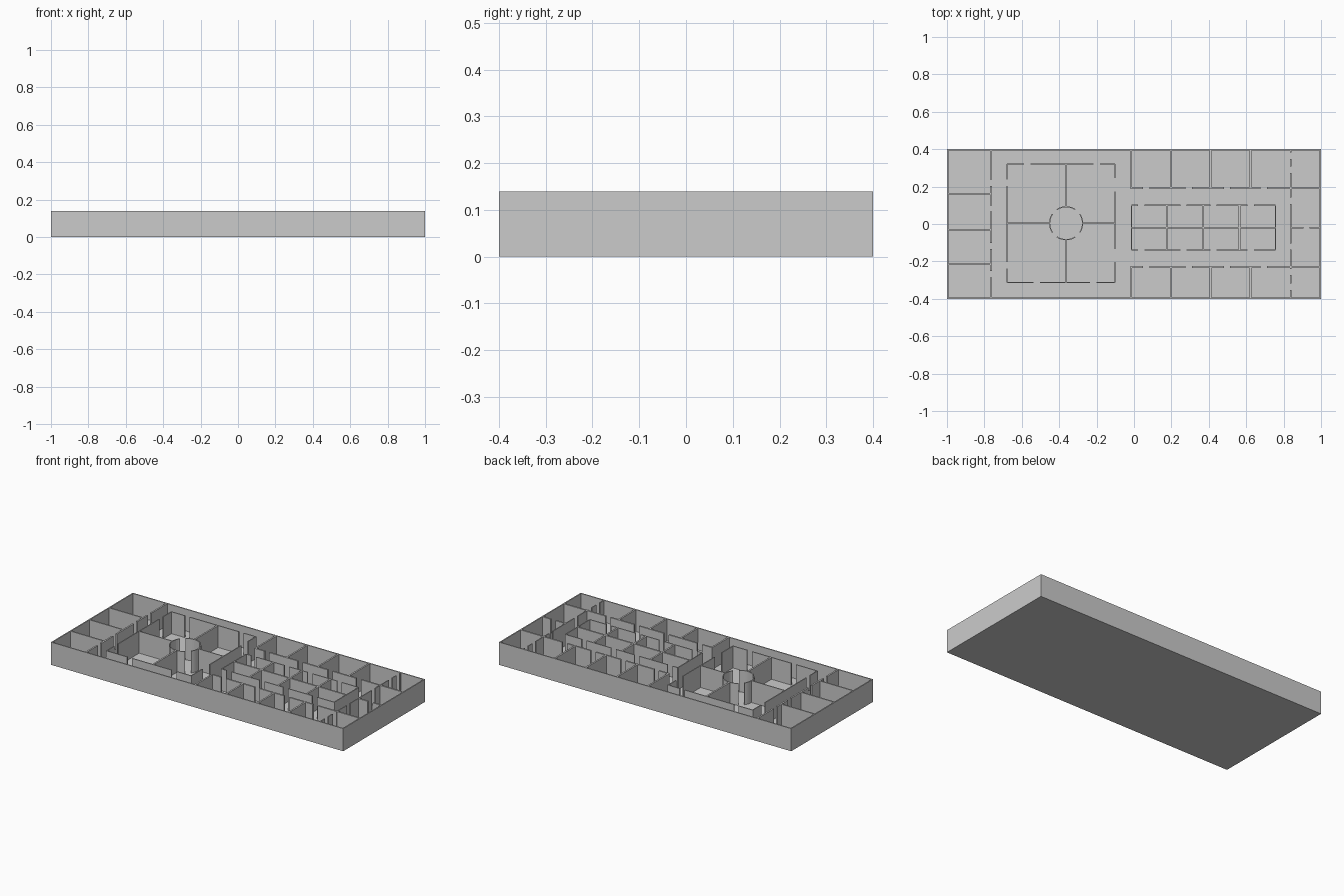
import bpy, bmesh, math

if "Cube" in bpy.data.objects:
    bpy.data.objects.remove(bpy.data.objects["Cube"])

H = 0.14       # wall height
THIN, THICK = 0.006, 0.01
DOOR = 0.034


def box(bm, x0, x1, y0, y1, z0=0.0, z1=H):
    v = [bm.verts.new((x, y, z)) for z in (z0, z1)
         for x, y in ((x0, y0), (x1, y0), (x1, y1), (x0, y1))]
    for f in ((3, 2, 1, 0), (4, 5, 6, 7), (0, 1, 5, 4),
              (1, 2, 6, 5), (2, 3, 7, 6), (3, 0, 4, 7)):
        bm.faces.new([v[i] for i in f])


def wall(bm, axis, at, a, b, doors=(), t=THIN, w=DOOR):
    """Straight wall along an axis, split by full-height doorways."""
    start = a
    for d in list(sorted(doors)) + [None]:
        end = b if d is None else d - w / 2
        if axis == 'x':
            box(bm, start, end, at - t / 2, at + t / 2)
        else:
            box(bm, at - t / 2, at + t / 2, start, end)
        if d is not None:
            start = d + w / 2


def finish(bm, name):
    me = bpy.data.meshes.new(name)
    bm.to_mesh(me)
    bm.free()
    ob = bpy.data.objects.new(name, me)
    bpy.context.collection.objects.link(ob)
    return ob


# floor slab
bm = bmesh.new()
box(bm, -1, 1, -0.4, 0.4, 0, 0.005)
finish(bm, "floor")

# outer walls
bm = bmesh.new()
t = 0.007
for s in (-1, 1):
    wall(bm, 'x', s * (0.4 - t / 2), -1, 1, t=t)
    wall(bm, 'y', s * (1 - t / 2), -0.4, 0.4, t=t)
finish(bm, "outer_walls")

# row of four rooms at the left end
bm = bmesh.new()
wall(bm, 'y', -0.764, -0.395, 0.395, (-0.268, -0.118, 0.083, 0.22), THICK)
for y in (0.163, -0.03, -0.214):
    wall(bm, 'x', y, -0.995, -0.764, t=THICK * 0.8)
finish(bm, "left_rooms")

# large square block with four quarters
cx, cy, r = -0.363, 0.004, 0.088
L, R, B, T = -0.68, -0.102, -0.313, 0.32
bm = bmesh.new()
wall(bm, 'x', T, L, R, (-0.57, -0.2))
wall(bm, 'x', B, L, R, (-0.52, -0.218))
wall(bm, 'y', L, B, T, (-0.22, 0.22), w=0.036)
wall(bm, 'y', R, B, T, (-0.168, 0.21), w=0.07)
wall(bm, 'y', cx, cy + r, T, t=THICK)
wall(bm, 'y', cx, B, cy - r, t=THICK)
wall(bm, 'x', cy, L, cx - r)
wall(bm, 'x', cy, cx + r, R)
finish(bm, "square_block")

# round core wall, one opening per quarter
bm = bmesh.new()
STEPS, GAP = 8, 11
for q in range(4):
    rings = []
    for i in range(STEPS + 1):
        a = math.radians(q * 90 - 45 + GAP + (90 - 2 * GAP) * i / STEPS)
        c, s = math.cos(a), math.sin(a)
        rings.append([bm.verts.new((cx + k * c, cy + k * s, z)) for k, z in
                      ((r - 0.003, 0), (r + 0.003, 0), (r + 0.003, H), (r - 0.003, H))])
    for p, n in zip(rings, rings[1:]):
        for j in range(4):
            k = (j + 1) % 4
            bm.faces.new((p[j], n[j], n[k], p[k]))
    bm.faces.new(rings[0])
    bm.faces.new(rings[-1][::-1])
bmesh.ops.recalc_face_normals(bm, faces=bm.faces)
finish(bm, "round_core")

# two by four block of small rooms
bm = bmesh.new()
doors = (0.038, 0.265, 0.425, 0.625)
wall(bm, 'x', 0.1, -0.014, 0.756, doors)
wall(bm, 'x', -0.14, -0.014, 0.756, doors)
wall(bm, 'x', -0.02, -0.014, 0.756, t=THICK)
for x in (-0.014, 0.756):
    wall(bm, 'y', x, -0.14, 0.1)
for x in (0.175, 0.37, 0.565):
    wall(bm, 'y', x, -0.14, 0.1, t=THICK)
finish(bm, "eight_room_block")

# rows of rooms along the back and front
for name, y, edge in (("back_rooms", 0.193, 0.395), ("front_rooms", -0.23, -0.395)):
    bm = bmesh.new()
    wall(bm, 'x', y, -0.02, 0.995, (0.065, 0.293, 0.497, 0.693), THICK)
    for x in (-0.016, 0.197, 0.41, 0.623):
        wall(bm, 'y', x, min(y, edge), max(y, edge), t=THICK)
    finish(bm, name)

# right end rooms
bm = bmesh.new()
wall(bm, 'y', 0.838, -0.395, 0.395, (-0.335, -0.257, -0.12, 0.125, 0.29, 0.365), THIN)
wall(bm, 'x', -0.02, 0.838, 0.995, (0.922,), THICK)
finish(bm, "right_rooms")
